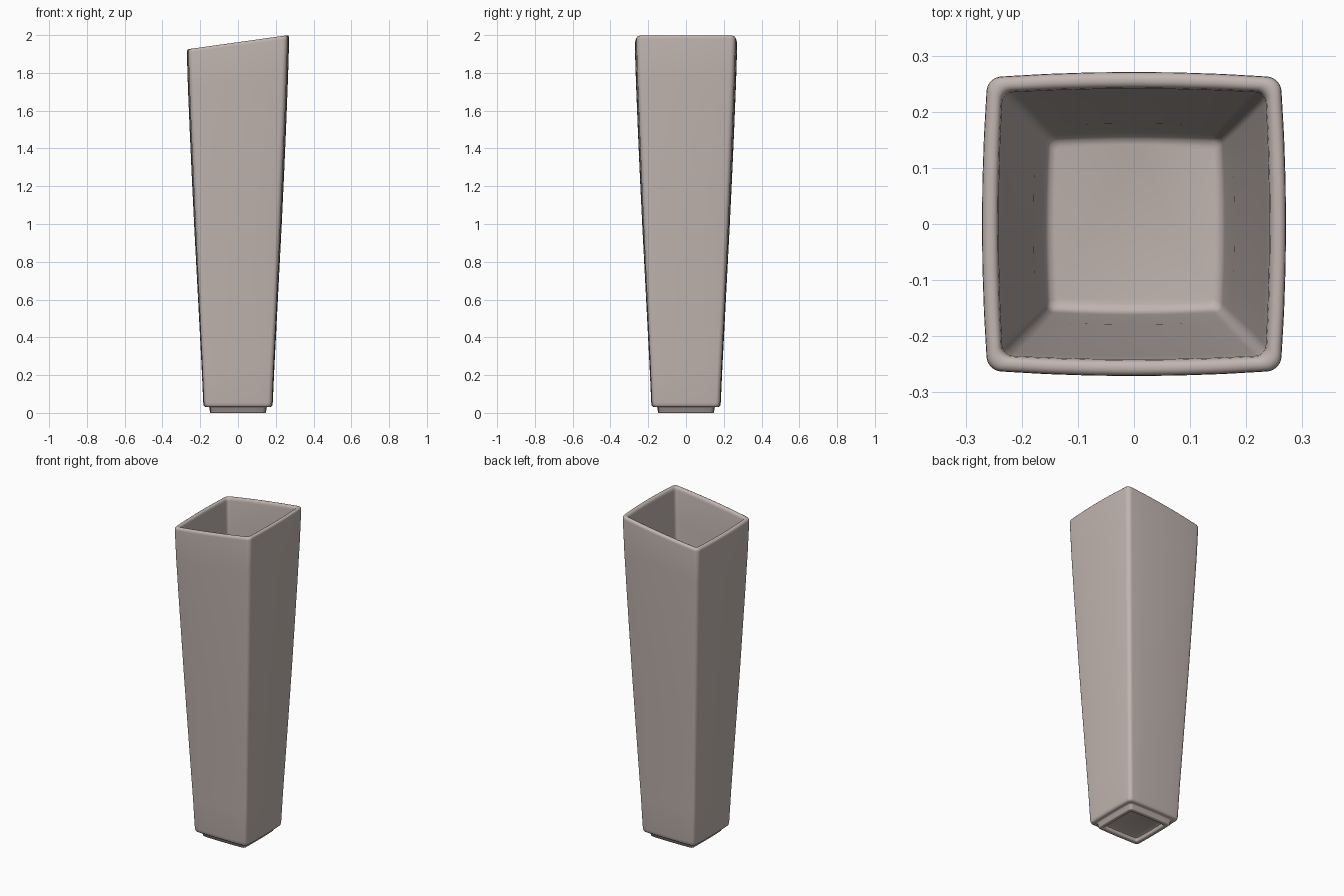
import bpy, bmesh, math

SLOPE = 0.14   # tilt of the rim along x
TOP = 1.9625   # rim height at the centre


def square_ring(half, radius, bow, corner_steps=6, side_steps=6):
    """Points of a rounded square whose sides bulge slightly outward."""
    pts = []
    c = half - bow - radius
    for k in range(4):
        mid = k * math.pi / 2
        ca, sa = math.cos(mid), math.sin(mid)
        local = []
        for i in range(side_steps + 1):
            t = -1 + 2 * i / side_steps
            local.append((half - bow * t * t, c * t))
        for i in range(1, corner_steps):
            a = math.pi / 2 * i / corner_steps
            local.append((c + radius * math.cos(a), c + radius * math.sin(a)))
        pts += [(x * ca - y * sa, x * sa + y * ca) for x, y in local]
    return pts


# Profile from the underside, up the outside, over the rim, down to the inner floor:
# half width, height, corner radius, side bulge
profile = [
    (0.112, 0.022, 0.010, 0.002), (0.118, 0.019, 0.012, 0.002),
    (0.121, 0.004, 0.012, 0.002), (0.125, 0.000, 0.014, 0.002),
    (0.144, 0.000, 0.016, 0.002), (0.148, 0.004, 0.018, 0.002),
    (0.152, 0.028, 0.018, 0.002), (0.156, 0.031, 0.018, 0.002),
    (0.170, 0.031, 0.020, 0.003), (0.178, 0.034, 0.022, 0.003),
    (0.182, 0.041, 0.024, 0.003), (0.184, 0.055, 0.024, 0.003),
    (0.193, 0.25, 0.024, 0.004), (0.206, 0.50, 0.024, 0.005),
    (0.219, 0.75, 0.025, 0.006), (0.232, 1.00, 0.026, 0.007),
    (0.244, 1.25, 0.027, 0.008), (0.255, 1.50, 0.028, 0.008),
    (0.265, 1.75, 0.028, 0.008), (0.271, 1.945, 0.028, 0.008),
    (0.270, 1.954, 0.028, 0.008), (0.266, 1.960, 0.026, 0.008),
    (0.260, TOP, 0.024, 0.008), (0.253, TOP, 0.022, 0.007),
    (0.247, 1.960, 0.021, 0.006), (0.243, 1.954, 0.020, 0.006),
    (0.241, 1.942, 0.020, 0.006), (0.235, 1.75, 0.020, 0.006),
    (0.226, 1.50, 0.020, 0.006), (0.204, 1.00, 0.020, 0.005),
    (0.179, 0.50, 0.018, 0.004), (0.162, 0.10, 0.016, 0.004),
    (0.159, 0.078, 0.015, 0.004), (0.152, 0.068, 0.013, 0.003),
    (0.142, 0.065, 0.010, 0.003),
]

# Vase body, skinned ring by ring
bm = bmesh.new()
rings = []
for half, z, radius, bow in profile:
    tilt = SLOPE * (z / TOP) ** 2
    rings.append([bm.verts.new((x, y, z + tilt * x))
                  for x, y in square_ring(half, radius, bow)])
for lower, upper in zip(rings, rings[1:]):
    n = len(lower)
    for i in range(n):
        j = (i + 1) % n
        bm.faces.new((lower[i], lower[j], upper[j], upper[i]))
bm.faces.new(list(reversed(rings[0])))   # recessed underside
bm.faces.new(rings[-1])                  # inner floor
bmesh.ops.recalc_face_normals(bm, faces=bm.faces)

mesh = bpy.data.meshes.new("vase")
bm.to_mesh(mesh)
bm.free()
vase = bpy.data.objects.new("vase", mesh)
bpy.context.collection.objects.link(vase)

# Warm grey ceramic
mat = bpy.data.materials.new("warm grey ceramic")
mat.diffuse_color = (0.53, 0.46, 0.43, 1.0)
mesh.materials.append(mat)

bpy.context.view_layer.objects.active = vase
vase.select_set(True)
bpy.ops.object.shade_smooth_by_angle(angle=math.radians(50))
